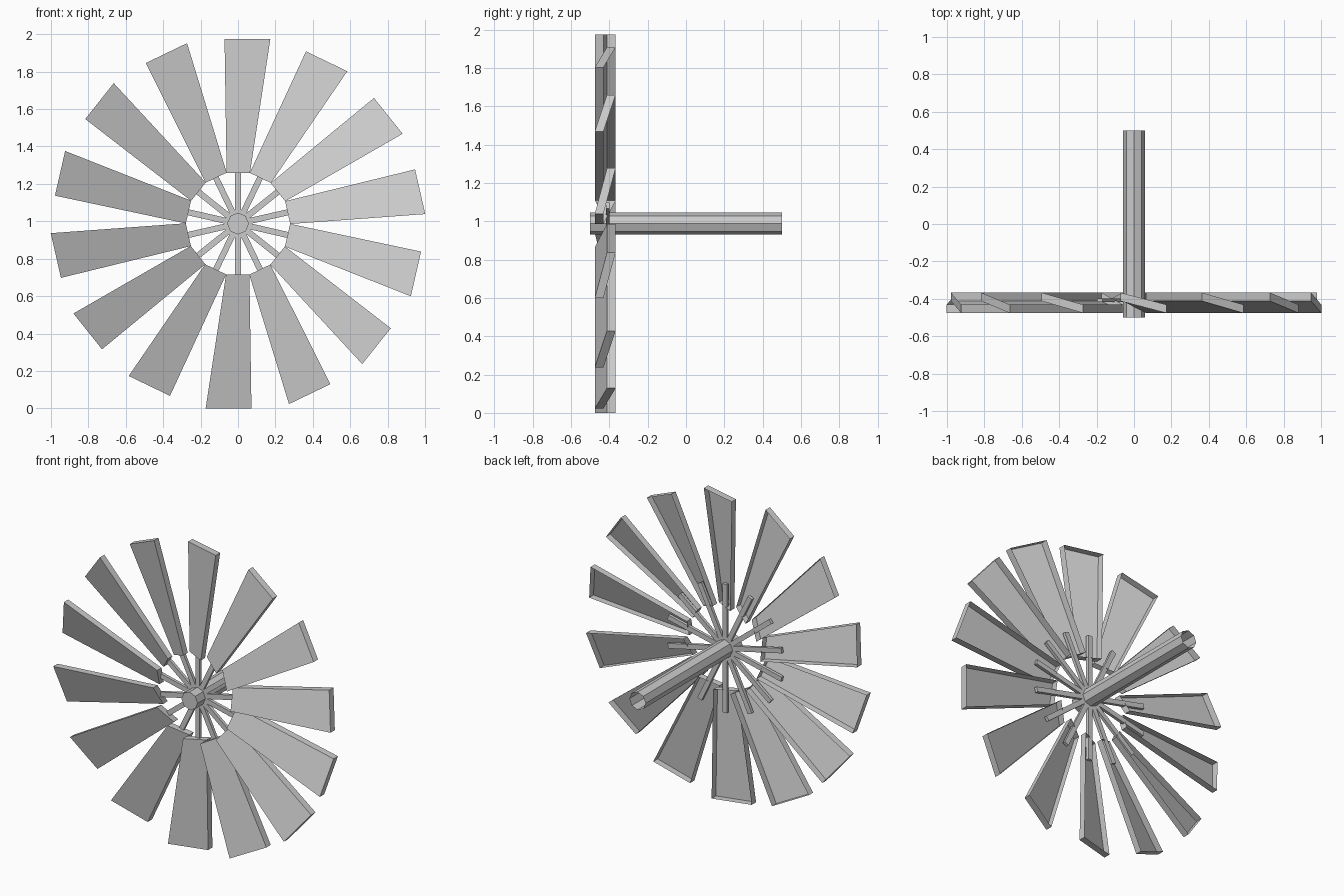
import bpy, math
from mathutils import Matrix

if "Cube" in bpy.data.objects:
    bpy.data.objects.remove(bpy.data.objects["Cube"])

N = 14
CZ = 0.9875


def make(name, verts, faces):
    me = bpy.data.meshes.new(name)
    me.from_pydata(verts, [], faces)
    me.update()
    ob = bpy.data.objects.new(name, me)
    bpy.context.collection.objects.link(ob)
    return ob


def place(ob, angle):
    ob.matrix_world = Matrix.Translation((0, 0, CZ)) @ Matrix.Rotation(angle, 4, 'Y')


# hub shaft: octagonal tube, capped at the front, open at the back
R = 0.058
ring = [(R * math.cos(i * math.pi / 4), R * math.sin(i * math.pi / 4)) for i in range(8)]
verts = [(x, y, z) for y in (-0.5, 0.5) for x, z in ring]
faces = [(i, i + 8, (i + 1) % 8 + 8, (i + 1) % 8) for i in range(8)] + [tuple(range(8))]
shaft = make("shaft", verts, faces)
place(shaft, 0)

# blade: pitched front plate with a rim folded backwards, open at the back
front = [(-0.061, -0.412, 0.272), (0.064, -0.476, 0.272),
         (0.173, -0.476, 0.9875), (-0.072, -0.412, 0.9875)]
blade_verts = front + [(x, y + 0.045, z) for x, y, z in front]
blade_faces = [(0, 1, 2, 3)] + [(i, i + 4, (i + 1) % 4 + 4, (i + 1) % 4) for i in range(4)]

# spoke: thin bar from the hub to the inside of a blade
w, y0, y1, r1 = 0.016, -0.418, -0.398, 0.42
spoke_verts = [(x, y, z) for z in (0.02, r1) for x, y in
               ((-w, y0), (w, y0), (w, y1), (-w, y1))]
spoke_faces = [(0, 3, 2, 1), (4, 5, 6, 7)] + [
    (i, (i + 1) % 4, (i + 1) % 4 + 4, i + 4) for i in range(4)]

# repeat blades and spokes around the hub
for k in range(N):
    a = 2 * math.pi * k / N
    place(make(f"blade_{k + 1}", blade_verts, blade_faces), a)
    place(make(f"spoke_{k + 1}", spoke_verts, spoke_faces), a)
